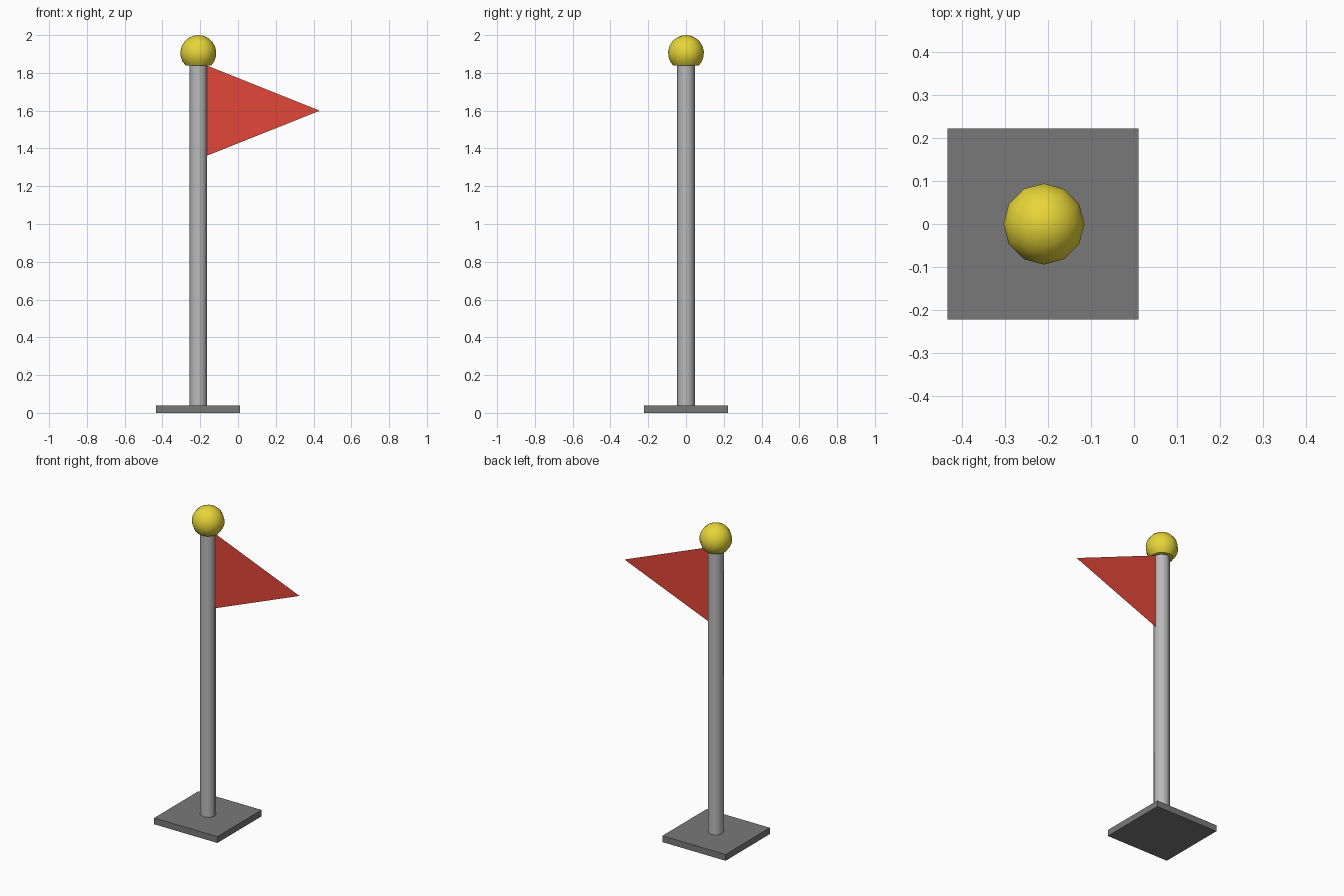
import bpy, bmesh, math

if "Cube" in bpy.data.objects:
    bpy.data.objects.remove(bpy.data.objects["Cube"])

POLE_X = -0.21


def material(name, rgb):
    # sRGB 0-255 to linear
    lin = [((c / 255 + 0.055) / 1.055) ** 2.4 for c in rgb]
    m = bpy.data.materials.new(name)
    m.diffuse_color = (*lin, 1)
    m.use_nodes = True
    m.node_tree.nodes["Principled BSDF"].inputs["Base Color"].default_value = m.diffuse_color
    return m


def add(name, bm, mat, smooth=None):
    bmesh.ops.recalc_face_normals(bm, faces=bm.faces)
    me = bpy.data.meshes.new(name)
    bm.to_mesh(me)
    bm.free()
    me.materials.append(mat)
    ob = bpy.data.objects.new(name, me)
    bpy.context.collection.objects.link(ob)
    if smooth:
        bpy.ops.object.select_all(action='DESELECT')
        ob.select_set(True)
        bpy.context.view_layer.objects.active = ob
        bpy.ops.object.shade_smooth_by_angle(angle=math.radians(smooth))
    return ob


def lathe(profile, sides):
    # rings of (radius, z) joined into a closed solid; radius 0 makes a tip
    bm = bmesh.new()
    rings = []
    for r, z in profile:
        n = sides if r > 1e-5 else 1
        rings.append([bm.verts.new((POLE_X + r * math.cos(2 * math.pi * i / sides),
                                    r * math.sin(2 * math.pi * i / sides), z))
                      for i in range(n)])
    for a, b in zip(rings, rings[1:]):
        for i in range(sides):
            j = (i + 1) % sides
            if len(b) == 1:
                bm.faces.new((a[i], a[j], b[0]))
            else:
                bm.faces.new((a[i], a[j], b[j], b[i]))
    for ring in (rings[0], rings[-1]):
        if len(ring) > 1:
            bm.faces.new(ring)
    return bm


dark_grey = material("dark_grey", (121, 121, 121))
light_grey = material("light_grey", (186, 186, 186))
yellow = material("yellow", (236, 218, 58))
red = material("red", (226, 71, 57))

# Square base plate
bm = bmesh.new()
bmesh.ops.create_cube(bm, size=1)
for v in bm.verts:
    v.co = (v.co.x * 0.445 + POLE_X - 0.002, v.co.y * 0.445, (v.co.z + 0.5) * 0.04)
add("base_plate", bm, dark_grey)

# Eight-sided pole
add("pole", lathe([(0.047, 0.04), (0.047, 1.838)], 8), light_grey, 50)

# Ball finial, cut flat where it sits on the pole
R, STEPS = 0.095, 8
ball = []
for k in range(STEPS + 1):
    t = math.radians(135) * (1 - k / STEPS)
    ball.append((R * math.sin(t), 1.905 + R * math.cos(t)))
add("ball_finial", lathe(ball, 12), yellow, 40)

# Triangular pennant
bm = bmesh.new()
bm.faces.new([bm.verts.new(p) for p in
              ((-0.168, 0, 1.36), (0.433, 0, 1.6), (-0.168, 0, 1.84))])
add("pennant", bm, red)
